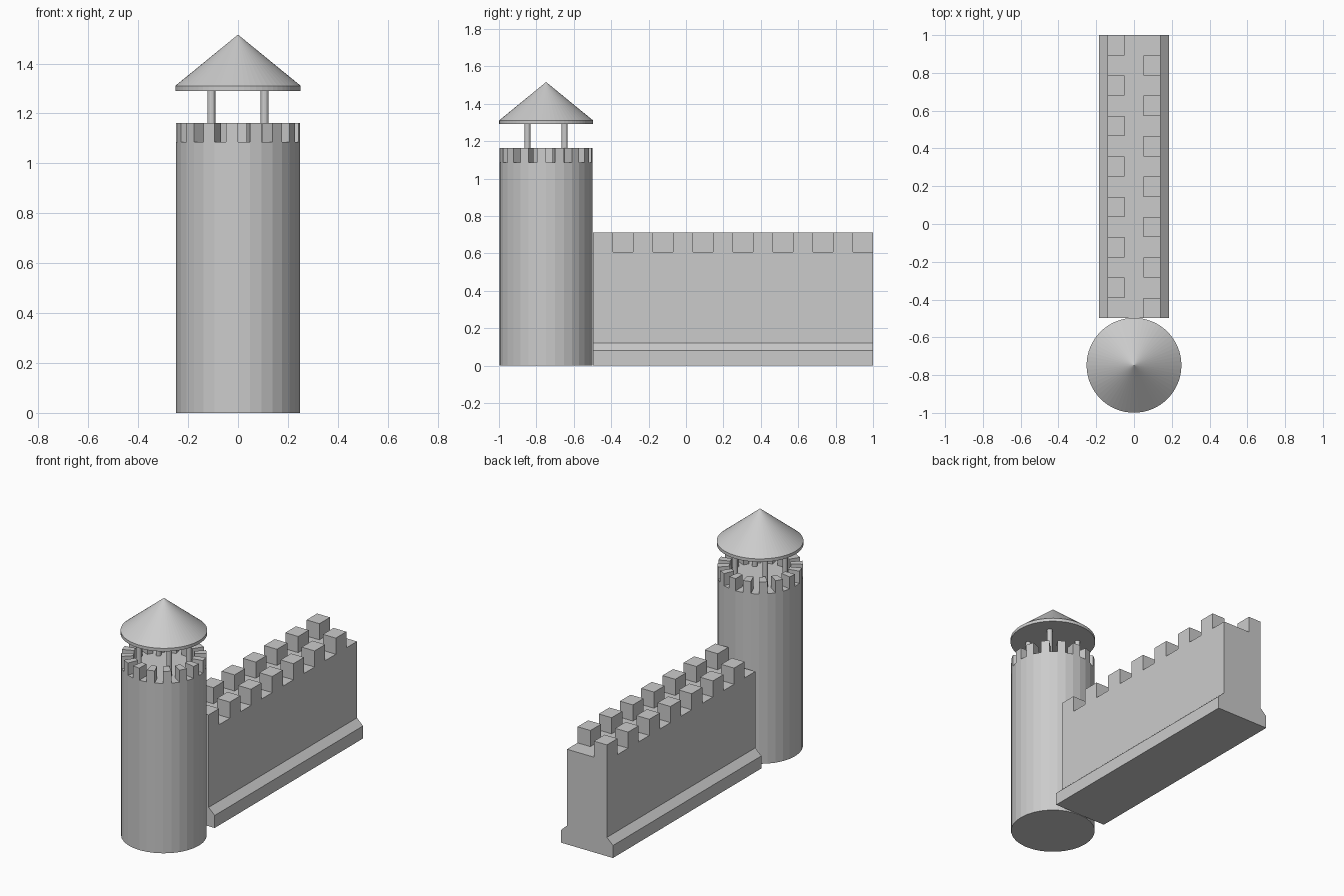
import bpy, bmesh
from math import sin, cos, pi
from mathutils import Vector

if "Cube" in bpy.data.objects:
    bpy.data.objects.remove(bpy.data.objects["Cube"])

TOWER_Y = -0.748


def finish(bm, name):
    bmesh.ops.recalc_face_normals(bm, faces=bm.faces)
    me = bpy.data.meshes.new(name)
    bm.to_mesh(me)
    bm.free()
    ob = bpy.data.objects.new(name, me)
    bpy.context.collection.objects.link(ob)
    return ob


def ring(bm, n, r, z, x=0.0, y=TOWER_Y):
    return [bm.verts.new((x + r * cos(2 * pi * i / n), y + r * sin(2 * pi * i / n), z))
            for i in range(n)]


def bridge(bm, a, b):
    n = len(a)
    return [bm.faces.new((a[i], a[(i + 1) % n], b[(i + 1) % n], b[i])) for i in range(n)]


def raise_faces(bm, faces, h):
    # pull each face straight up into a merlon
    for f in bmesh.ops.extrude_discrete_faces(bm, faces=faces)["faces"]:
        bmesh.ops.translate(bm, verts=f.verts, vec=Vector((0, 0, h)))


def cylinder(name, n, r, z0, z1, x, y):
    bm = bmesh.new()
    a, b = ring(bm, n, r, z0, x, y), ring(bm, n, r, z1, x, y)
    bridge(bm, a, b)
    bm.faces.new(a)
    bm.faces.new(b)
    return finish(bm, name)


# Round tower: 32 sides, every other rim segment raised as a merlon
bm = bmesh.new()
low = ring(bm, 32, 0.248, 0)
rim = ring(bm, 32, 0.248, 1.085)
inner = ring(bm, 32, 0.178, 1.085)
bm.faces.new(low)
bm.faces.new(inner)
bridge(bm, low, rim)
sill = bridge(bm, rim, inner)
bmesh.ops.recalc_face_normals(bm, faces=bm.faces)
raise_faces(bm, sill[1::2], 0.077)
finish(bm, "tower")

# Roof posts
for i, (sx, sy) in enumerate([(-1, -1), (1, -1), (1, 1), (-1, 1)]):
    cylinder(f"roof_post_{i + 1}", 16, 0.016, 1.085, 1.293,
             sx * 0.107, TOWER_Y + sy * 0.099)

# Conical roof with a thin rim
bm = bmesh.new()
a, b = ring(bm, 64, 0.251, 1.291), ring(bm, 64, 0.251, 1.311)
bm.faces.new(a)
bridge(bm, a, b)
tip = bm.verts.new((0, TOWER_Y, 1.516))
for i in range(64):
    bm.faces.new((b[i], b[(i + 1) % 64], tip))
finish(bm, "tower_roof")

# Wall: cross-section swept along y, with staggered merlons on both edges
profile = [(-0.184, 0), (0.184, 0), (0.184, 0.08), (0.141, 0.12), (0.141, 0.608),
           (0.05, 0.608), (-0.05, 0.608), (-0.141, 0.608), (-0.141, 0.12), (-0.184, 0.08)]
N, Y0, Y1 = 14, -0.498, 1.0
bm = bmesh.new()
sections = [[bm.verts.new((x, Y0 + (Y1 - Y0) * i / N, z)) for x, z in profile]
            for i in range(N + 1)]
merlons = []
for i in range(N):
    faces = bridge(bm, sections[i], sections[i + 1])
    merlons.append(faces[4] if i % 2 == 0 else faces[6])
bm.faces.new(sections[0])
bm.faces.new(sections[-1])
bmesh.ops.recalc_face_normals(bm, faces=bm.faces)
raise_faces(bm, merlons, 0.103)
finish(bm, "curtain_wall")
